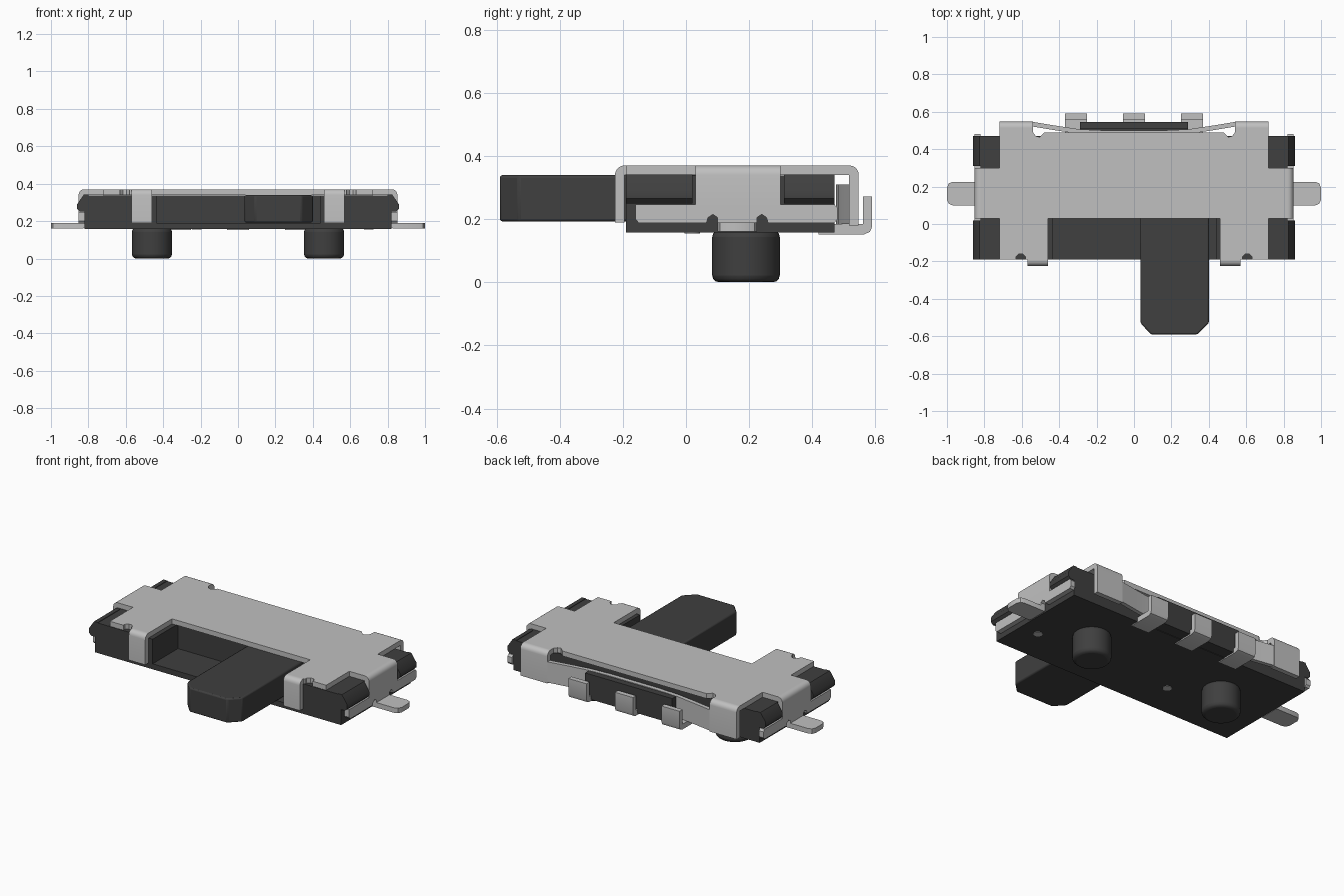
import bpy, bmesh, math
from mathutils import Vector

cube = bpy.data.objects.get("Cube")
if cube:
    bpy.data.objects.remove(cube, do_unlink=True)


def material(name, col):
    m = bpy.data.materials.new(name)
    m.use_nodes = True
    m.diffuse_color = (*col, 1)
    b = m.node_tree.nodes["Principled BSDF"]
    b.inputs["Base Color"].default_value = (*col, 1)
    b.inputs["Roughness"].default_value = 0.5
    return m


METAL = material("light grey metal", (0.53, 0.53, 0.53))
PLASTIC = material("dark plastic", (0.05, 0.05, 0.05))

# axis -> how a 2D outline (u, v) and a depth w become x, y, z
AXES = {"x": lambda u, v, w: (w, u, v),
        "y": lambda u, v, w: (u, w, v),
        "z": lambda u, v, w: (u, v, w)}


def prism(name, pts, axis, lo, hi, mat, bevel=0, mirror=False, segs=2):
    """Extrude a 2D outline along an axis from lo to hi."""
    bm = bmesh.new()
    face = bm.faces.new([bm.verts.new(AXES[axis](u, v, lo)) for u, v in pts])
    res = bmesh.ops.extrude_face_region(bm, geom=[face])
    step = Vector(AXES[axis](0, 0, hi - lo))
    bmesh.ops.translate(bm, vec=step,
                        verts=[g for g in res["geom"] if isinstance(g, bmesh.types.BMVert)])
    bmesh.ops.recalc_face_normals(bm, faces=bm.faces)
    me = bpy.data.meshes.new(name)
    bm.to_mesh(me)
    bm.free()
    me.materials.append(mat)
    ob = bpy.data.objects.new(name, me)
    bpy.context.collection.objects.link(ob)
    bpy.ops.object.select_all(action="DESELECT")
    ob.select_set(True)
    bpy.context.view_layer.objects.active = ob
    bpy.ops.object.shade_smooth_by_angle(angle=math.radians(35))
    if bevel:
        b = ob.modifiers.new("Bevel", "BEVEL")
        b.width, b.segments = bevel, segs
        b.limit_method, b.angle_limit = "ANGLE", math.radians(40)
    if mirror:
        ob.modifiers.new("Mirror", "MIRROR")
    return ob


def rect(a, b, c, d):
    return [(a, c), (b, c), (b, d), (a, d)]


def circle(x, y, r, n=32):
    return [(x + r * math.cos(2 * math.pi * i / n), y + r * math.sin(2 * math.pi * i / n))
            for i in range(n)]


def fold(u0, u1, zb, s=1, t=0.03, top=0.37, r=0.03):
    """Section of sheet metal folded down at u1, with a rounded outer corner."""
    arc = [(u1 - r + r * math.cos(a), top - r + r * math.sin(a))
           for a in (math.pi / 2 * i / 5 for i in range(6))]
    pts = [(u0, top - t), (u1 - t, top - t), (u1 - t, zb), (u1, zb)] + arc + [(u0, top)]
    return [(s * u, v) for u, v in pts]


def both_sides(half):
    """Complete an outline given for x > 0."""
    return half + [(-x, y) for x, y in reversed(half)]


# Plastic housing: floor, upper walls around the slider bay, end lugs
prism("housing_floor", rect(-0.82, 0.82, -0.19, 0.47), "z", 0.157, 0.19, PLASTIC)
prism("housing_walls", [(-0.82, -0.19), (-0.435, -0.19), (-0.435, 0.05), (0.44, 0.05),
                        (0.44, -0.19), (0.82, -0.19), (0.82, 0.47), (-0.82, 0.47)],
      "z", 0.19, 0.338, PLASTIC)
lug = [(0.8, 0.25), (0.845, 0.25), (0.86, 0.265), (0.86, 0.29), (0.825, 0.341), (0.8, 0.341)]
prism("front_end_lug", lug, "y", -0.19, 0.02, PLASTIC, mirror=True)
prism("rear_end_lug", lug, "y", 0.31, 0.47, PLASTIC, mirror=True)
prism("rear_block", rect(-0.29, 0.29, 0.507, 0.545), "z", 0.16, 0.31, PLASTIC)
prism("rear_floor", rect(-0.29, 0.29, 0.47, 0.507), "z", 0.16, 0.185, PLASTIC)

# Locating pegs under the housing
prism("locating_peg", circle(0.46, 0.19, 0.107), "z", 0.0, 0.165, PLASTIC,
      bevel=0.022, mirror=True, segs=3)

# Sliding knob
prism("slider_knob", [(0.035, 0.05), (0.035, -0.53), (0.09, -0.59), (0.34, -0.59),
                      (0.40, -0.53), (0.40, 0.05)], "z", 0.193, 0.339, PLASTIC, bevel=0.008)

# Metal cover top with small relief notches
cover = [(0.46, 0.03), (0.46, -0.19), (0.58, -0.19), (0.58, -0.175), (0.595, -0.16),
         (0.615, -0.16), (0.63, -0.175), (0.63, -0.19), (0.72, -0.19), (0.72, 0.03),
         (0.82, 0.03), (0.82, 0.30), (0.72, 0.30), (0.72, 0.515), (0.54, 0.515),
         (0.54, 0.49), (0.525, 0.47), (0.505, 0.465), (0.48, 0.49)]
prism("cover_top", both_sides(cover), "z", 0.34, 0.37, METAL)

# Folded edges of the cover
prism("cover_front_tab", fold(0.19, 0.225, 0.19, s=-1), "x", 0.46, 0.57, METAL, mirror=True)
prism("cover_rear_wall", fold(0.515, 0.547, 0.18), "x", 0.54, 0.72, METAL, mirror=True)
prism("cover_end_fold", fold(0.82, 0.852, 0.245), "y", 0.03, 0.30, METAL, mirror=True)
skirt = [(-0.16, 0.2), (-0.15, 0.188), (0.065, 0.188), (0.07, 0.205), (0.085, 0.215),
         (0.1, 0.205), (0.1, 0.165), (0.225, 0.165), (0.225, 0.205), (0.24, 0.215),
         (0.255, 0.205), (0.26, 0.188), (0.47, 0.188), (0.48, 0.2), (0.48, 0.235),
         (0.47, 0.247), (0.30, 0.247), (0.03, 0.247), (-0.16, 0.247)]
prism("cover_end_skirt", skirt, "x", 0.822, 0.852, METAL, mirror=True)

# Mounting feet at the ends
prism("mounting_foot", [(0.825, 0.1), (0.97, 0.1), (0.99, 0.108), (1.0, 0.13), (1.0, 0.195),
                        (0.99, 0.217), (0.97, 0.225), (0.825, 0.225)],
      "z", 0.16, 0.19, METAL, mirror=True)

# Bowed leaf spring along the rear
bow = [(0.54, 0.546), (0.42, 0.526), (0.29, 0.506), (0.15, 0.5)]
outer = both_sides(bow)
inner = [(x, y - 0.025) for x, y in reversed(outer)]
prism("leaf_spring", outer + inner, "z", 0.185, 0.31, METAL)

# Three upturned contact pins
pin = [(0.42, 0.152), (0.565, 0.152), (0.583, 0.16), (0.59, 0.177), (0.59, 0.272),
       (0.56, 0.272), (0.56, 0.184), (0.42, 0.184)]
for label, x in (("right", -0.31), ("middle", 0.0), ("left", 0.31)):
    prism(label + "_contact_pin", pin, "x", x - 0.06, x + 0.06, METAL)

# Contact spots on the underside
for label, x in (("outer", 0.7), ("inner", -0.22)):
    prism(label + "_underside_spot", circle(x, 0.02, 0.025, 16), "z", 0.154, 0.158, METAL)
